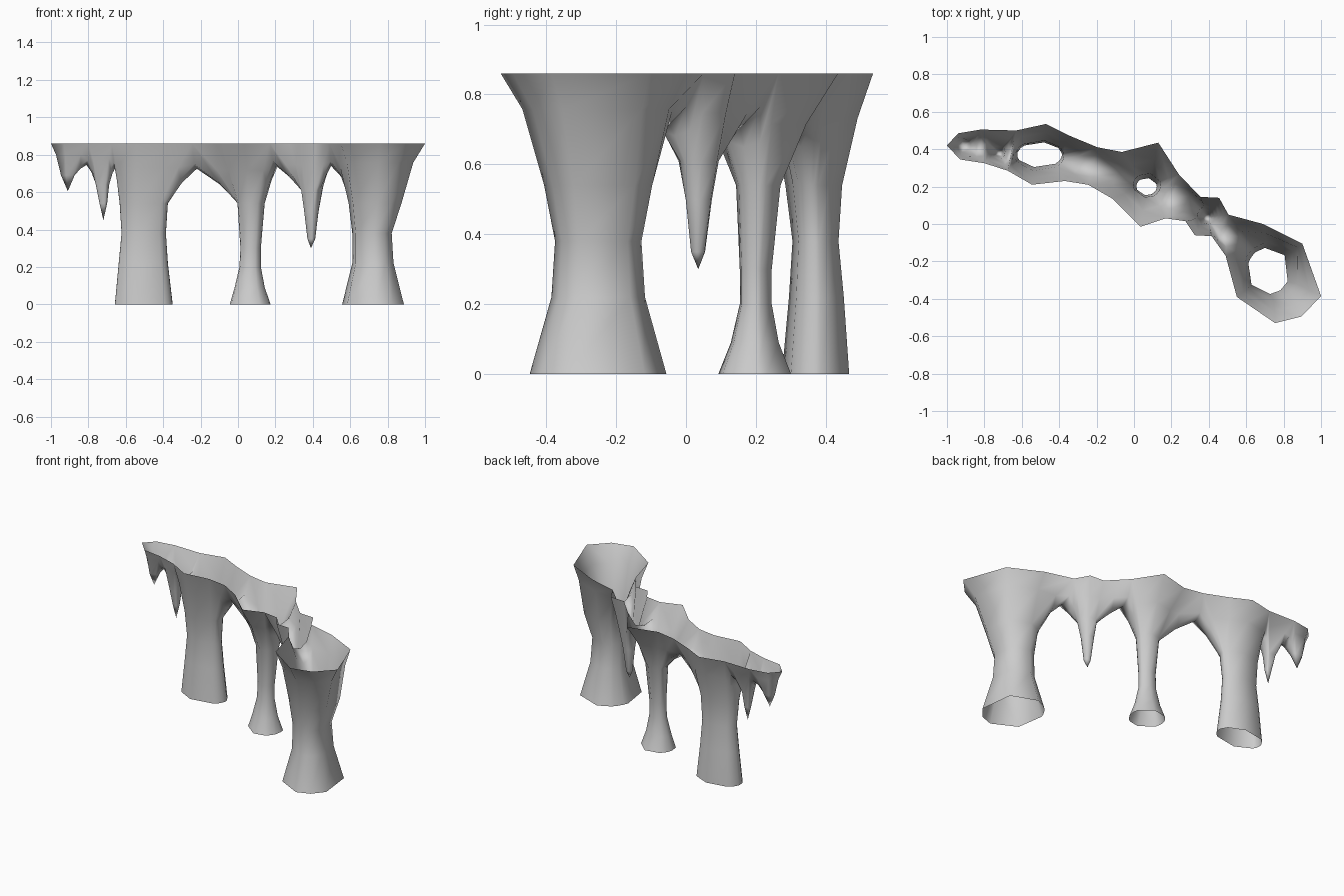
import bpy, bmesh, math
from mathutils import Vector

if "Cube" in bpy.data.objects:
    bpy.data.objects.remove(bpy.data.objects["Cube"])

TOP = 0.86
bm = bmesh.new()


def seam(back, front, z):
    """Arched ridge between two neighbouring cells, listed back to front."""
    b, f = Vector((*back, z)), Vector((*front, z))
    pts = [b.lerp(f, t) for t in (0.22, 0.5, 0.78)]
    pts[0].z += 0.025
    pts[2].z += 0.025
    return pts


def cell(back, front, left_seam, right_seam, levels, tip=None, flare=(0.5, 0.35)):
    """Skirt from the ceiling outline down to a hollow column or a spike.
    levels: (z, xmin, xmax, ymin, ymax) from top to bottom."""
    rim = [Vector((*p, TOP)) for p in back] + right_seam
    rim += [Vector((*p, TOP)) for p in front] + left_seam[::-1]
    z, x0, x1, y0, y1 = levels[0]
    c = Vector(((x0 + x1) / 2, (y0 + y1) / 2, 0))
    angles = [math.atan2(p.y - c.y, p.x - c.x) for p in rim]
    rings = [rim]
    for z, x0, x1, y0, y1 in levels:
        rings.append([Vector(((x0 + x1) / 2 + math.cos(a) * (x1 - x0) * 0.52,
                              (y0 + y1) / 2 + math.sin(a) * (y1 - y0) * 0.52, z))
                      for a in angles])
    # flared ring between the rim and the first level
    t, s = flare
    mid = []
    for p, q in zip(rim, rings[1]):
        v = p.lerp(q, t)
        v.z = p.z + (q.z - p.z) * s
        mid.append(v)
    rings.insert(1, mid)
    rows = [[bm.verts.new(p) for p in ring] for ring in rings]
    n = len(rim)
    for up, low in zip(rows, rows[1:]):
        for i in range(n):
            j = (i + 1) % n
            bm.faces.new((up[i], up[j], low[j], low[i]))
    if tip:
        v = bm.verts.new(tip)
        for i in range(n):
            bm.faces.new((rows[-1][i], rows[-1][(i + 1) % n], v))


# seam end points (back, front, ridge height), left to right
ends = [((-.82, .505), (-.80, .325), .745), ((-.63, .50), (-.675, .285), .735),
        ((-.195, .41), (-.245, .21), .725), ((.24, .265), (.17, .03), .74),
        ((.505, .05), (.49, -.17), .74)]
B = [e[0] for e in ends]
F = [e[1] for e in ends]
S = [seam(*e) for e in ends]

# small end spike
cell([(-1, .42), (-.94, .485), B[0]], [F[0], (-.93, .345)], [], S[0],
     [(.69, -.945, -.875, .385, .455)], (-.91, .42, .605))
# second spike
cell([B[0], B[1]], [F[1], F[0]], S[0], S[1],
     [(.64, -.76, -.69, .345, .42), (.54, -.74, -.70, .36, .40)], (-.72, .38, .45))
# left column
cell([B[1], (-.47, .535), (-.34, .47), B[2]],
     [F[2], (-.37, .23), (-.545, .21), F[1]], S[1], S[2],
     [(.54, -.63, -.38, .285, .445), (.38, -.62, -.39, .305, .435),
      (.22, -.635, -.38, .295, .45), (0, -.655, -.355, .275, .465)], flare=(.5, .4))
# middle column
cell([B[2], (-.065, .385), (.13, .435), B[3]],
     [F[3], (.035, -.015), (-.115, .135), F[2]], S[2], S[3],
     [(.54, .0, .14, .145, .27), (.3, .015, .12, .155, .245),
      (.2, .01, .12, .155, .245), (.09, -.015, .14, .13, .265),
      (0, -.04, .17, .095, .30)], flare=(.55, .45))
# long spike
cell([B[3], (.355, .145), (.455, .14), B[4]],
     [F[4], (.415, -.065), (.325, -.06), (.275, .015), F[3]], S[3], S[4],
     [(.61, .34, .45, -.02, .095), (.5, .355, .43, .0, .075),
      (.35, .372, .412, .015, .055)], (.39, .035, .30), (.5, .45))
# right column
cell([B[4], (.69, 0), (.90, -.105), (1, -.385)],
     [(.895, -.495), (.755, -.53), (.55, -.39), F[4]], S[4], [],
     [(.54, .59, .885, -.40, -.10), (.38, .61, .83, -.37, -.13),
      (.22, .61, .84, -.38, -.12), (0, .555, .90, -.44, -.06)], flare=(.5, .32))

# weld the cells into one continuous shell
bmesh.ops.remove_doubles(bm, verts=bm.verts, dist=0.001)
me = bpy.data.meshes.new("cave_column_wall")
bm.to_mesh(me)
bm.free()
for p in me.polygons:
    p.use_smooth = True
ob = bpy.data.objects.new("cave_column_wall", me)
bpy.context.collection.objects.link(ob)
